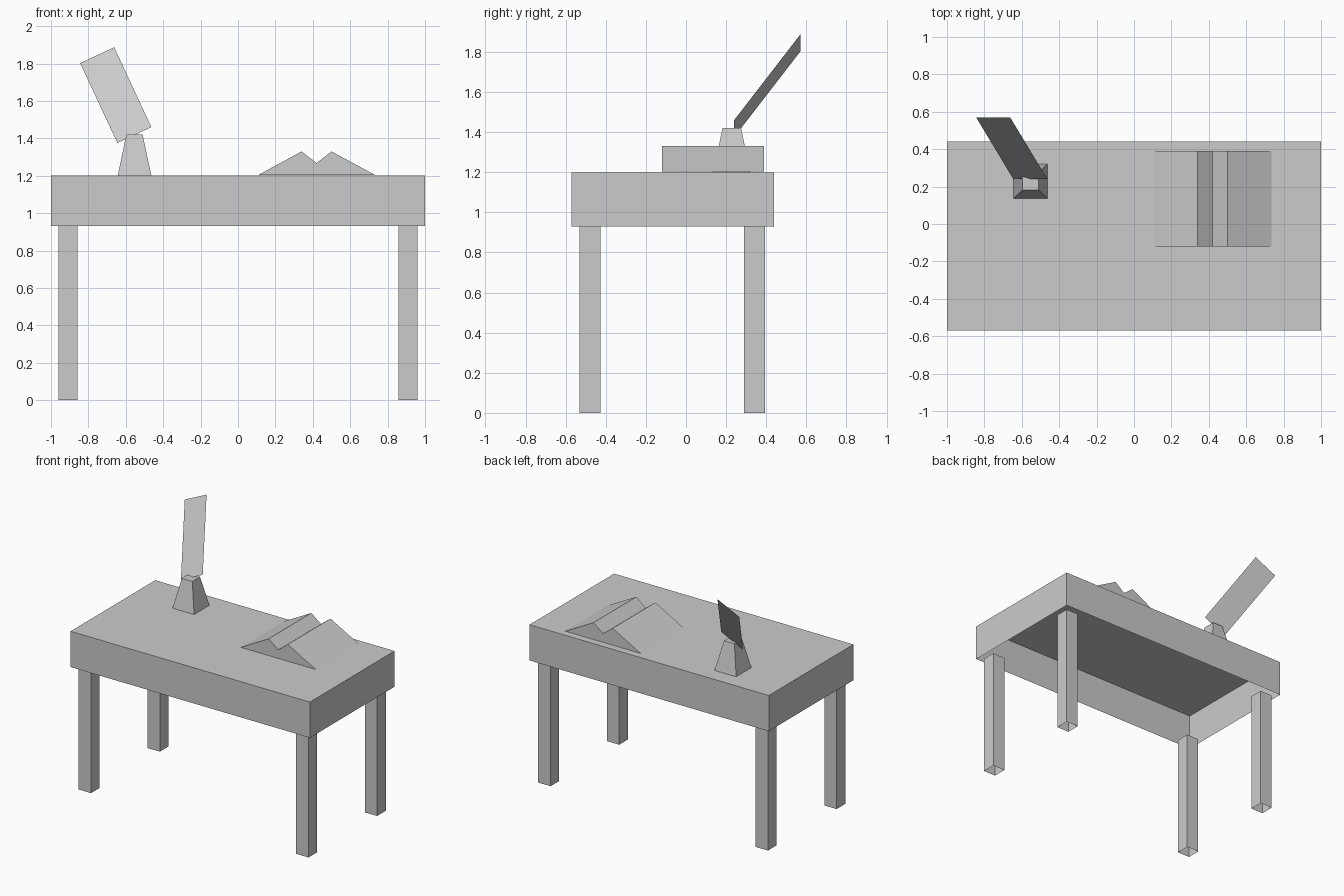
import bpy, bmesh

old = bpy.data.objects.get("Cube")
if old:
    bpy.data.objects.remove(old, do_unlink=True)

# One plain grey for everything
grey = bpy.data.materials.new("light_grey")
grey.use_nodes = True
COLOUR = (0.6, 0.6, 0.6, 1.0)
grey.diffuse_color = COLOUR
grey.node_tree.nodes["Principled BSDF"].inputs["Base Color"].default_value = COLOUR


def add_object(name, bm, recalc=True):
    if recalc:
        bmesh.ops.recalc_face_normals(bm, faces=bm.faces)
    mesh = bpy.data.meshes.new(name)
    bm.to_mesh(mesh)
    bm.free()
    mesh.materials.append(grey)
    obj = bpy.data.objects.new(name, mesh)
    bpy.context.collection.objects.link(obj)
    return obj


def open_box(name, base, top, z0, z1):
    """Box or tapered box without a bottom; base and top are (x0, x1, y0, y1)."""
    bm = bmesh.new()
    rings = []
    for (x0, x1, y0, y1), z in ((base, z0), (top, z1)):
        rings.append([bm.verts.new((x, y, z))
                      for x, y in ((x0, y0), (x1, y0), (x1, y1), (x0, y1))])
    low, high = rings
    for i in range(4):
        j = (i + 1) % 4
        bm.faces.new((low[i], low[j], high[j], high[i]))
    bm.faces.new(high)
    return add_object(name, bm, recalc=False)


# Table top: a hollow tray turned upside down
slab = (-1.0, 1.0, -0.57, 0.44)
open_box("table_top", slab, slab, 0.93, 1.20)

# Four square legs, open underneath
for side, x in (("right", -0.96), ("left", 0.857)):
    for end, y in (("front", -0.53), ("back", 0.29)):
        foot = (x, x + 0.103, y, y + 0.103)
        open_box(f"{end}_{side}_leg", foot, foot, 0.0, 0.93)

# Tapered stand
open_box("stand", (-0.643, -0.463, 0.137, 0.32), (-0.597, -0.51, 0.182, 0.275), 1.20, 1.42)

# Thin tilted panel resting on the stand
bm = bmesh.new()
bm.faces.new([bm.verts.new(p) for p in (
    (-0.645, 0.24, 1.375), (-0.463, 0.24, 1.46),
    (-0.662, 0.57, 1.887), (-0.844, 0.57, 1.802))])
add_object("tilted_panel", bm, recalc=False)

# Open book: a two-peaked profile extruded along y
profile = [(0.107, 1.203), (0.34, 1.33), (0.42, 1.268), (0.50, 1.33), (0.735, 1.203)]
bm = bmesh.new()
page_end = bm.faces.new([bm.verts.new((x, -0.12, z)) for x, z in profile])
ext = bmesh.ops.extrude_face_region(bm, geom=[page_end], use_keep_orig=True)
bmesh.ops.translate(bm, vec=(0, 0.51, 0),
                    verts=[g for g in ext["geom"] if isinstance(g, bmesh.types.BMVert)])
add_object("open_book", bm)
